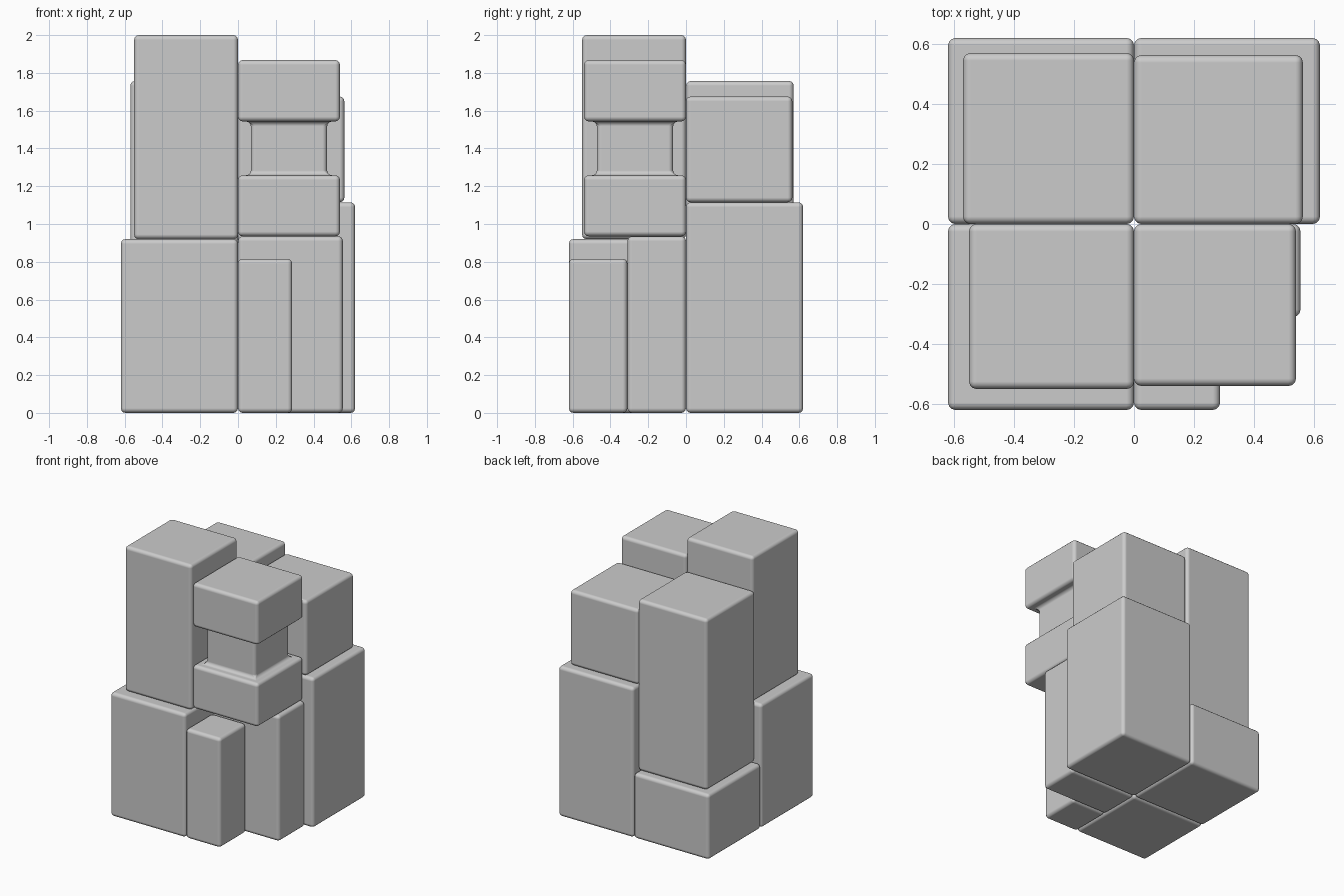
import bpy, bmesh

if "Cube" in bpy.data.objects:
    bpy.data.objects.remove(bpy.data.objects["Cube"])

BEVEL = 0.025


def stack(name, x, y, rings):
    """Rectangular column: rings are (z, inset) levels, rounded on all edges."""
    bm = bmesh.new()
    loops = []
    for z, i in rings:
        x0, x1, y0, y1 = x[0] + i, x[1] - i, y[0] + i, y[1] - i
        loops.append([bm.verts.new((px, py, z)) for px, py in
                      ((x0, y0), (x1, y0), (x1, y1), (x0, y1))])
    for a, b in zip(loops, loops[1:]):
        for k in range(4):
            n = (k + 1) % 4
            bm.faces.new((a[k], a[n], b[n], b[k]))
    bm.faces.new(loops[0][::-1])
    bm.faces.new(loops[-1])
    bm.normal_update()
    mesh = bpy.data.meshes.new(name)
    bm.to_mesh(mesh)
    bm.free()
    mesh.shade_smooth()
    ob = bpy.data.objects.new(name, mesh)
    bpy.context.collection.objects.link(ob)
    mod = ob.modifiers.new("rounding", 'BEVEL')
    mod.width = BEVEL
    mod.segments = 3
    mod.limit_method = 'ANGLE'
    mod.harden_normals = True
    return ob


def block(name, x, y, z):
    return stack(name, x, y, [(z[0], 0), (z[1], 0)])


# Front left tower
block("front_left_base", (-0.62, 0), (-0.62, 0), (0, 0.92))
block("front_left_top", (-0.55, 0), (-0.55, 0), (0.92, 2.0))

# Back left tower
block("back_left_base", (-0.62, 0), (0, 0.62), (0, 0.485))
block("back_left_top", (-0.57, 0), (0, 0.57), (0.485, 1.757))

# Back right tower
block("back_right_base", (0, 0.62), (0, 0.62), (0, 1.115))
block("back_right_top", (0, 0.563), (0, 0.563), (1.115, 1.675))

# Front right: two posts carrying a block with a carved waist
block("front_right_base", (0, 0.555), (-0.31, 0), (0, 0.935))
block("front_right_step", (0, 0.287), (-0.62, -0.31), (0, 0.815))
stack("front_right_waisted_top", (0, 0.54), (-0.54, 0),
      [(0.935, 0), (1.258, 0), (1.258, 0.068), (1.543, 0.068), (1.543, 0), (1.868, 0)])
